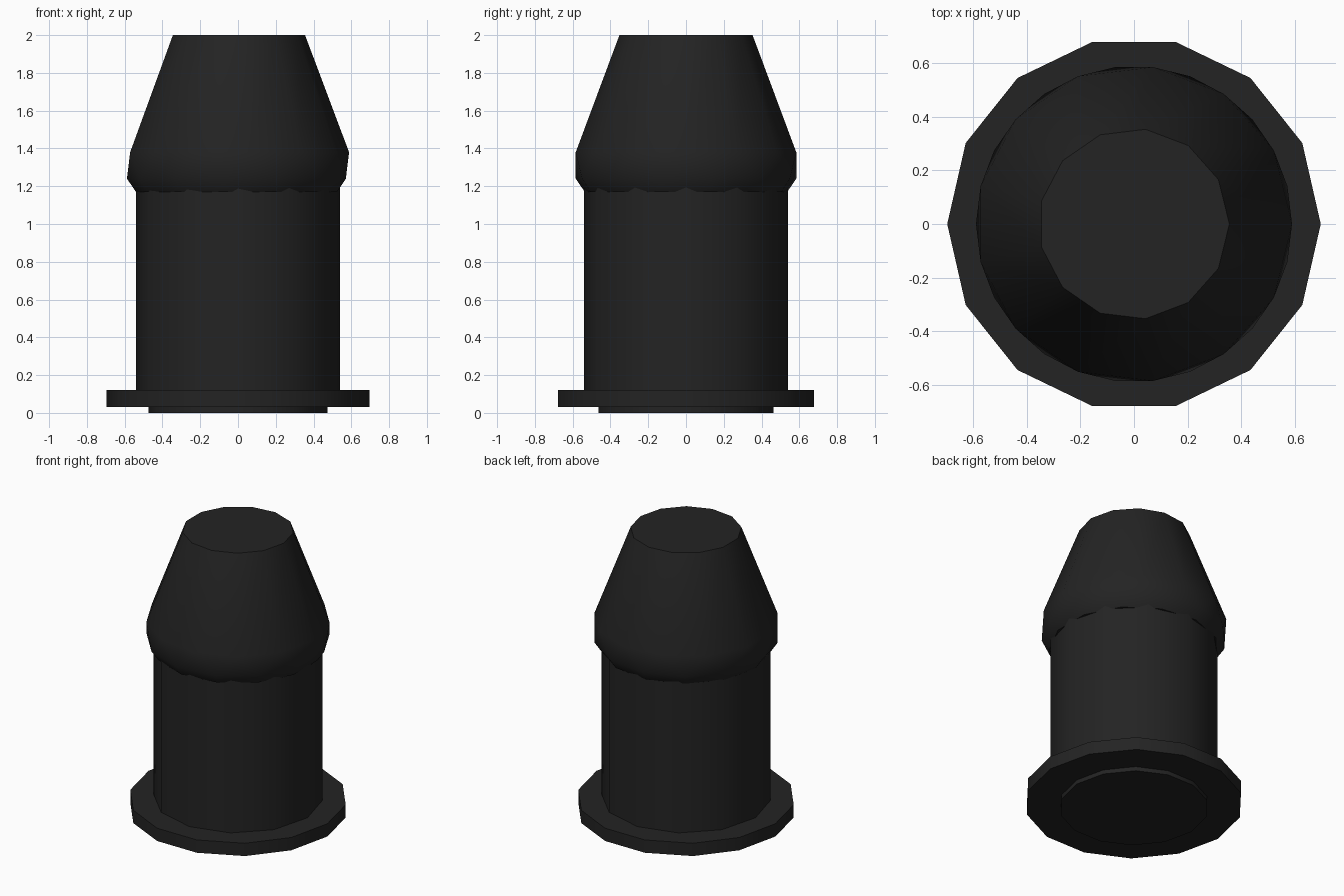
import bpy
import bmesh
import math

cube = bpy.data.objects.get("Cube")
if cube:
    bpy.data.objects.remove(cube, do_unlink=True)

black = bpy.data.materials.new("matte_black")
black.use_nodes = True
colour = (0.017, 0.017, 0.017, 1)
black.diffuse_color = colour
black.node_tree.nodes["Principled BSDF"].inputs["Base Color"].default_value = colour


def stack(name, sides, rings, smooth=32):
    """Capped solid from rings of (radius, height, start angle in steps)."""
    bm = bmesh.new()
    loops = []
    for radius, z, shift in rings:
        loop = []
        for i in range(sides):
            a = math.tau * (i + shift) / sides
            loop.append(bm.verts.new((radius * math.cos(a), radius * math.sin(a), z)))
        loops.append(loop)
    for k in range(len(rings) - 1):
        low, high = loops[k], loops[k + 1]
        turned = rings[k][2] > rings[k + 1][2]
        for i in range(sides):
            j = (i + 1) % sides
            if turned:
                # Half-step turn between rings gives a zigzag of triangles
                bm.faces.new((low[i], high[j], high[i]))
                bm.faces.new((low[i], low[j], high[j]))
            else:
                bm.faces.new((low[i], low[j], high[j], high[i]))
    bm.faces.new(loops[0][::-1])
    bm.faces.new(loops[-1])
    bmesh.ops.recalc_face_normals(bm, faces=bm.faces)
    mesh = bpy.data.meshes.new(name)
    bm.to_mesh(mesh)
    bm.free()
    mesh.materials.append(black)
    obj = bpy.data.objects.new(name, mesh)
    bpy.context.collection.objects.link(obj)
    bpy.ops.object.select_all(action="DESELECT")
    obj.select_set(True)
    bpy.context.view_layer.objects.active = obj
    bpy.ops.object.shade_smooth_by_angle(angle=math.radians(smooth))
    return obj


# Bottom disc, flange and shaft
stack("bottom_disc", 14, [(0.475, 0, 0), (0.475, 0.04, 0)])
stack("flange", 14, [(0.695, 0.03, 0), (0.695, 0.12, 0)])
stack("shaft", 12, [(0.54, 0.11, 0), (0.54, 1.2, 0)])

# Tapered head with a faceted collar
stack("head", 13, [(0.54, 1.17, 0.5), (0.588, 1.24, 0.5),
                   (0.588, 1.38, 0), (0.355, 2, 0)])
